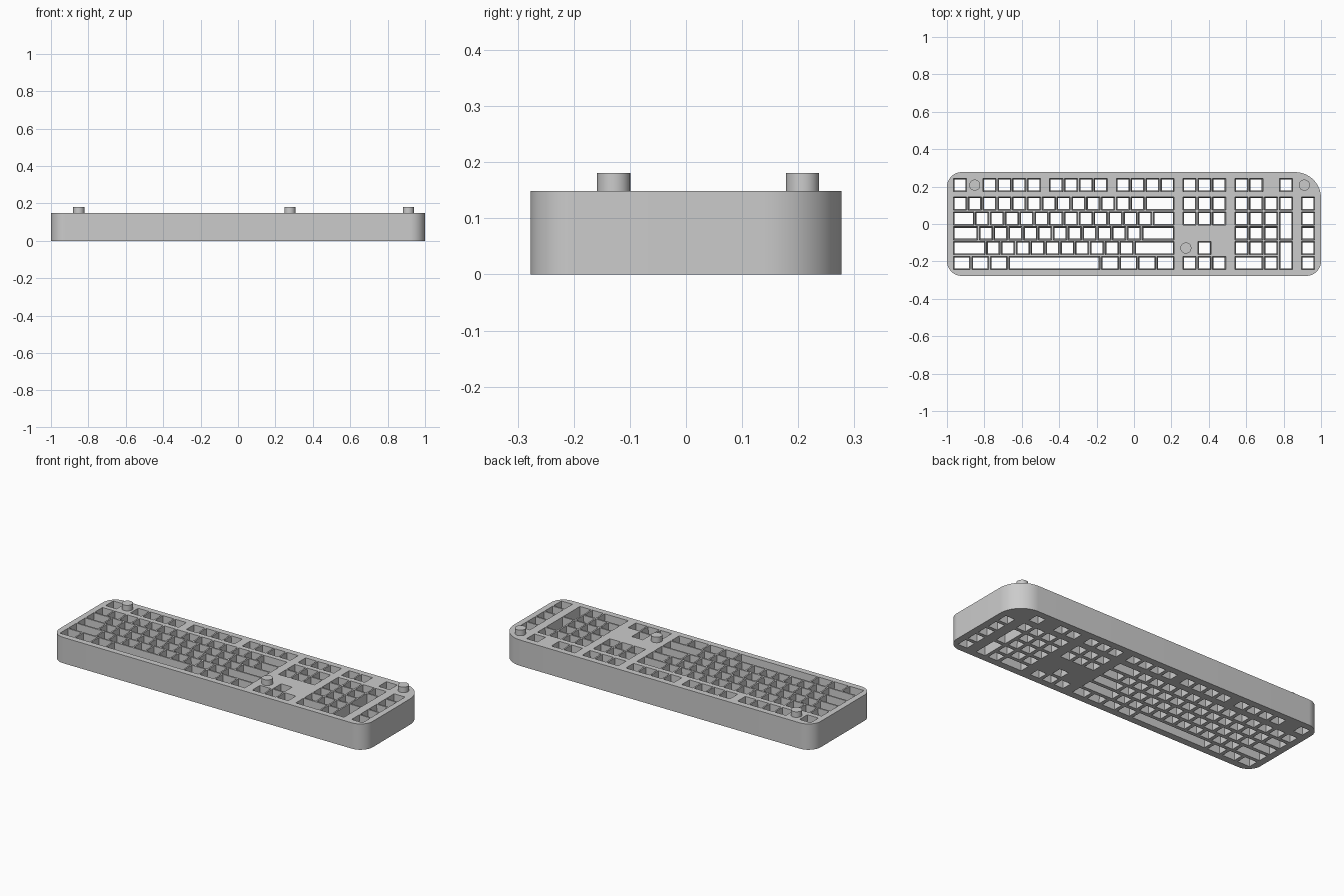
import bpy, bmesh, math
from mathutils import Vector

if "Cube" in bpy.data.objects:
    bpy.data.objects.remove(bpy.data.objects["Cube"], do_unlink=True)

U = 2 / 25.25            # one key pitch
HALF_X, HALF_Y = 1.0, 3.5 * U
HEIGHT = 0.149
MARGIN = 0.375           # rim around the key grid, in key pitches

grey = bpy.data.materials.new("plain grey")
grey.diffuse_color = (0.6, 0.6, 0.6, 1)
grey.use_nodes = True
grey.node_tree.nodes["Principled BSDF"].inputs["Base Color"].default_value = (0.6, 0.6, 0.6, 1)


def grid(col, row):
    """Key grid position (columns from left, rows from back) to model x, y."""
    return (col + MARGIN) * U - HALF_X, HALF_Y - (row + MARGIN) * U


def make_object(name, bm):
    bmesh.ops.recalc_face_normals(bm, faces=bm.faces[:])
    mesh = bpy.data.meshes.new(name)
    bm.to_mesh(mesh)
    bm.free()
    mesh.materials.append(grey)
    obj = bpy.data.objects.new(name, mesh)
    bpy.context.collection.objects.link(obj)
    return obj


def smooth(obj):
    bpy.ops.object.select_all(action="DESELECT")
    obj.select_set(True)
    bpy.context.view_layer.objects.active = obj
    bpy.ops.object.shade_smooth_by_angle(angle=math.radians(30))


# Case: rounded rectangle with one larger corner at the back left
def make_case():
    bm = bmesh.new()
    verts = []
    corners = [(1, 1, 1.75 * U), (-1, 1, U), (-1, -1, U), (1, -1, U)]
    steps = 16
    for quarter, (sx, sy, r) in enumerate(corners):
        for i in range(steps + 1):
            a = (quarter + i / steps) * math.pi / 2
            verts.append(bm.verts.new((sx * (HALF_X - r) + r * math.cos(a),
                                       sy * (HALF_Y - r) + r * math.sin(a), 0)))
    base = bm.faces.new(verts)
    top = bmesh.ops.extrude_face_region(bm, geom=[base])["geom"]
    bmesh.ops.translate(bm, vec=Vector((0, 0, HEIGHT)),
                        verts=[v for v in top if isinstance(v, bmesh.types.BMVert)])
    return make_object("keyboard_case", bm)


# Key openings: column, row, width, depth
def key_layout():
    keys = []

    def run(col, row, widths):
        for w in widths:
            keys.append((col, row, w, 1))
            col += w

    # Main block, from the back row forward
    for col in (2, 6.5, 11):
        run(col, 0, [1] * 4)
    run(0, 0, [1])
    run(0, 1.25, [1] * 13 + [2])
    run(0, 2.25, [1.5] + [1] * 12 + [1.5])
    run(0, 3.25, [1.75] + [1] * 11 + [2.25])
    run(0, 4.25, [2.25] + [1] * 10 + [2.75])
    run(0, 5.25, [1.25] * 3 + [6.25] + [1.25] * 4)
    # Navigation block and arrows
    for row in (0, 1.25, 2.25, 5.25):
        run(15.5, row, [1] * 3)
    run(16.5, 4.25, [1])
    # Number pad
    run(19, 0, [1] * 2)
    run(22, 0, [1])
    run(19, 1.25, [1] * 4)
    for row in (2.25, 3.25, 4.25):
        run(19, row, [1] * 3)
    run(19, 5.25, [2, 1])
    for row in (2.25, 4.25):
        keys.append((22, row, 1, 2))
    # Side column
    for i in range(5):
        run(23.5, 1.25 + i, [1])
    return keys


# Tapered cutter for every opening, wider at the top
def make_cutter():
    bm = bmesh.new()
    top_gap, low_gap, extra = 0.055, 0.13, 0.01
    slope = (low_gap - top_gap) / HEIGHT
    levels = [(-extra, low_gap + slope * extra), (HEIGHT + extra, top_gap - slope * extra)]
    for col, row, w, d in key_layout():
        rings = []
        for z, g in levels:
            x0, y0 = grid(col + g, row + g)
            x1, y1 = grid(col + w - g, row + d - g)
            rings.append([bm.verts.new((x, y, z))
                          for x, y in ((x0, y1), (x1, y1), (x1, y0), (x0, y0))])
        low, high = rings
        bm.faces.new(low[::-1])
        bm.faces.new(high)
        for i in range(4):
            j = (i + 1) % 4
            bm.faces.new((low[i], low[j], high[j], high[i]))
    return make_object("opening_cutter", bm)


case = make_case()
cutter = make_cutter()
cutter.hide_render = True
cut = case.modifiers.new("openings", "BOOLEAN")
cut.operation = "DIFFERENCE"
cut.solver = "EXACT"
cut.object = cutter
bpy.context.view_layer.objects.active = case
bpy.ops.object.modifier_apply(modifier=cut.name)
bpy.data.objects.remove(cutter, do_unlink=True)
smooth(case)

# Round pegs standing on the case
PEG_TOP, PEG_LOW = 0.181, HEIGHT - 0.01
for name, col, row in (("back_right_peg", 1.5, 0.5),
                       ("middle_peg", 15.75, 4.75),
                       ("back_left_peg", 23.75, 0.5)):
    bm = bmesh.new()
    bmesh.ops.create_cone(bm, cap_ends=True, segments=48, radius1=0.0295,
                          radius2=0.0295, depth=PEG_TOP - PEG_LOW)
    x, y = grid(col, row)
    bmesh.ops.translate(bm, vec=Vector((x, y, (PEG_TOP + PEG_LOW) / 2)), verts=bm.verts[:])
    smooth(make_object(name, bm))
